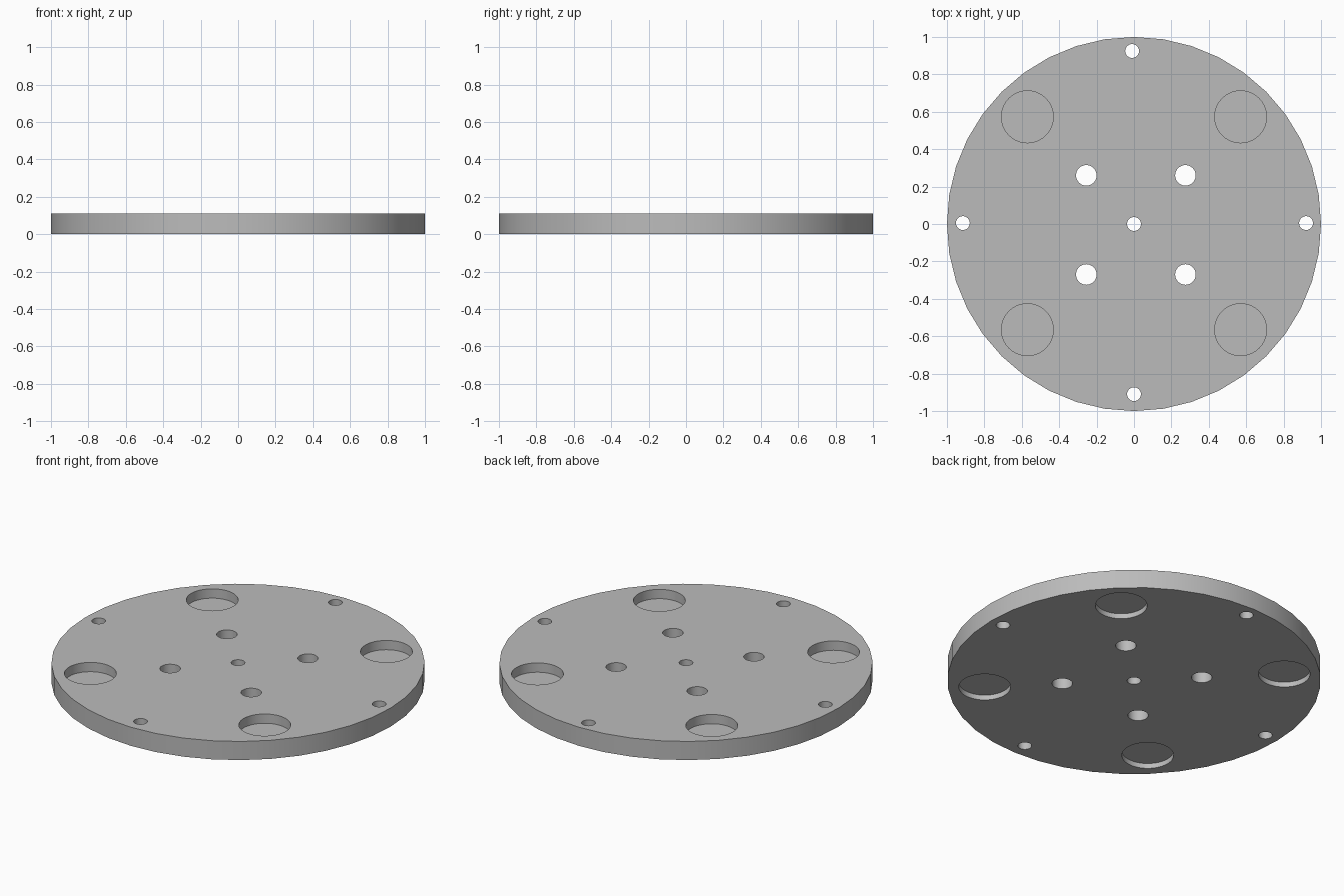
import bpy
import bmesh
from math import radians
from mathutils import Matrix

default = bpy.data.objects.get("Cube")
if default:
    bpy.data.objects.remove(default, do_unlink=True)

THICK = 0.11
FLOOR_LOW, FLOOR_HIGH = 0.03, 0.055    # web left inside the blind pockets

grey = bpy.data.materials.new("plain grey")
grey.use_nodes = True
colour = (0.5, 0.5, 0.5, 1)
grey.diffuse_color = colour
grey.node_tree.nodes["Principled BSDF"].inputs["Base Color"].default_value = colour


def add_cylinder(bm, x, y, radius, low, high, sides):
    bmesh.ops.create_cone(bm, cap_ends=True, segments=sides,
                          radius1=radius, radius2=radius, depth=high - low,
                          matrix=Matrix.Translation((x, y, (low + high) / 2)))


def make_object(name, bm):
    mesh = bpy.data.meshes.new(name)
    bm.to_mesh(mesh)
    bm.free()
    mesh.materials.append(grey)
    obj = bpy.data.objects.new(name, mesh)
    bpy.context.collection.objects.link(obj)
    return obj


# Round plate
bm = bmesh.new()
add_cylinder(bm, 0, 0, 1, 0, THICK, 40)
plate = make_object("round_plate", bm)

# Cutters for all holes and pockets
bm = bmesh.new()
below, above = -0.1, THICK + 0.1

# Centre hole and four small rim holes
for x, y in ((0, 0), (-0.01, 0.925), (0, -0.91), (-0.915, 0.005), (0.92, 0.005)):
    add_cylinder(bm, x, y, 0.037, below, above, 32)

# Four bolt holes
for x in (-0.255, 0.275):
    for y in (-0.27, 0.26):
        add_cylinder(bm, x, y, 0.055, below, above, 32)

# Four wide pockets, sunk from both faces
for x in (-0.57, 0.57):
    for y in (-0.565, 0.573):
        add_cylinder(bm, x, y, 0.139, FLOOR_HIGH, above, 40)
        add_cylinder(bm, x, y, 0.139, below, FLOOR_LOW, 40)
cutter = make_object("hole_cutter", bm)
cutter.hide_render = True

# Cut the plate, then discard the cutter
cut = plate.modifiers.new("holes", "BOOLEAN")
cut.operation = "DIFFERENCE"
cut.solver = "EXACT"
cut.object = cutter
bpy.ops.object.select_all(action="DESELECT")
plate.select_set(True)
bpy.context.view_layer.objects.active = plate
bpy.ops.object.modifier_apply(modifier=cut.name)
bpy.data.objects.remove(cutter, do_unlink=True)

# Smooth round walls, crisp rims
bpy.ops.object.shade_smooth_by_angle(angle=radians(30))
